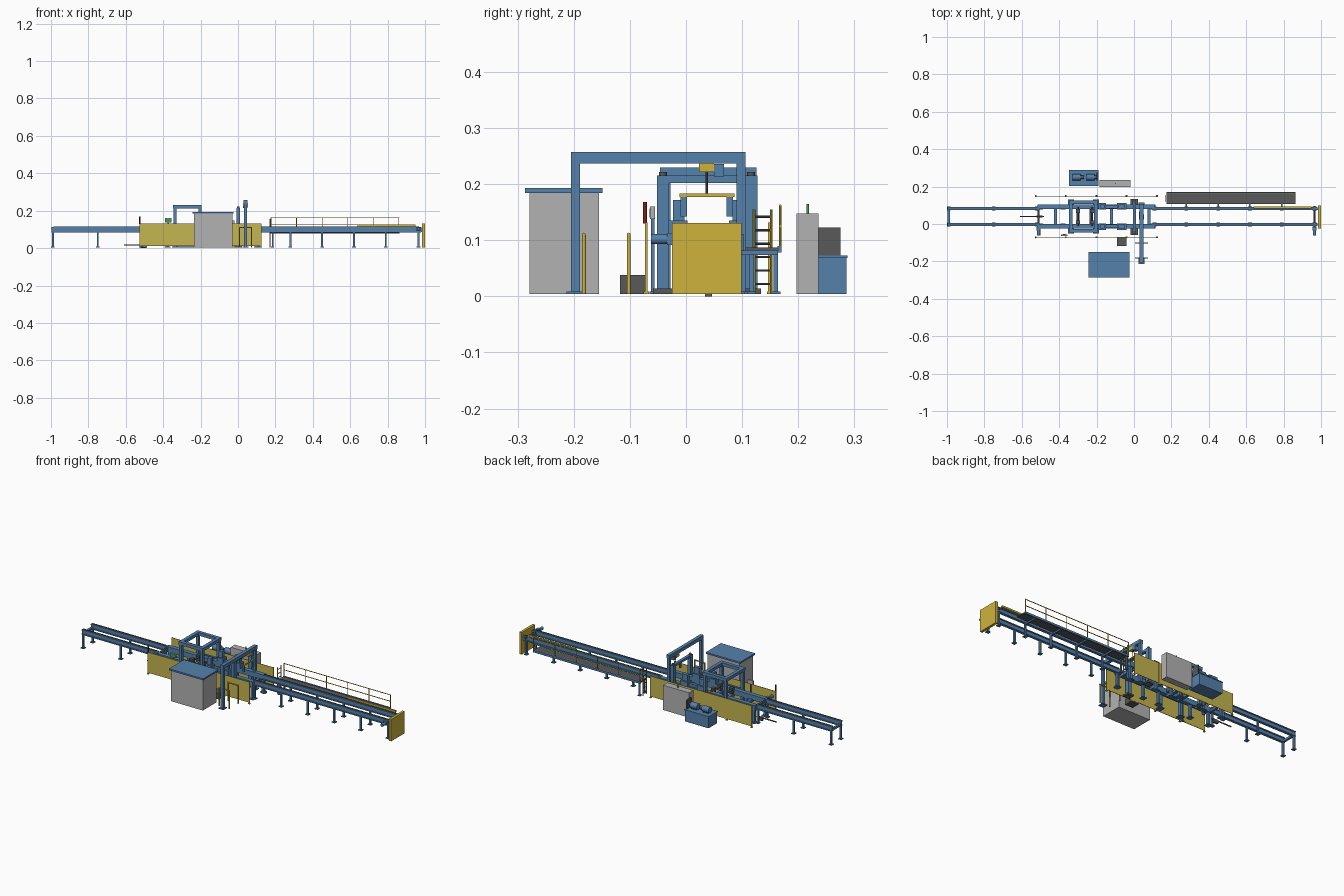
import bpy, bmesh, math
from mathutils import Vector

def mat(name, c):
    m = bpy.data.materials.new(name)
    m.diffuse_color = (*c, 1)
    return m

BLUE = mat("blue_paint", (0.09, 0.22, 0.41))
YEL = mat("yellow_paint", (0.62, 0.45, 0.045))
FENCE = mat("fence_yellow", (0.56, 0.46, 0.08))
GREY = mat("cabinet_grey", (0.45, 0.45, 0.45))
DARK = mat("dark_steel", (0.1, 0.1, 0.1))
RED = mat("red_lamp", (0.2, 0.015, 0.015))
GREEN = mat("green_lamp", (0.05, 0.3, 0.1))
YC = 0.04          # centre line of the conveyor
F = 0.004          # floor level
SIDES = (-1, 1)

def box(name, x0, x1, y0, y1, z0, z1, m=BLUE):
    bm = bmesh.new()
    bmesh.ops.create_cube(bm, size=1)
    for v in bm.verts:
        v.co = Vector(((x0 + x1) / 2 + v.co.x * (x1 - x0),
                       (y0 + y1) / 2 + v.co.y * (y1 - y0),
                       (z0 + z1) / 2 + v.co.z * (z1 - z0)))
    return finish(name, bm, m)

def rod(name, a, b, r, m=BLUE, n=16):
    a, b = Vector(a), Vector(b)
    bm = bmesh.new()
    bmesh.ops.create_cone(bm, cap_ends=True, segments=n, radius1=r, radius2=r, depth=(b - a).length)
    q = (b - a).to_track_quat('Z', 'Y')
    for v in bm.verts:
        v.co = q @ v.co + (a + b) / 2
    for f in bm.faces:
        f.smooth = len(f.verts) == 4
    for e in bm.edges:
        e.smooth = e.calc_face_angle(0) < 0.7
    return finish(name, bm, m)

def finish(name, bm, m):
    me = bpy.data.meshes.new(name)
    bm.to_mesh(me)
    bm.free()
    me.materials.append(m)
    o = bpy.data.objects.new(name, me)
    bpy.context.collection.objects.link(o)
    return o

def post(name, x, y, w, z1, m=BLUE, foot=True):
    box(name, x - w / 2, x + w / 2, y - w / 2, y + w / 2, F, z1, m)
    if foot:
        box(name + "_foot", x - w, x + w, y - w, y + w, F, F + 0.005, m)

# Conveyor rails: I-beams with a guide bar on top
for x0, x1, tag in ((-0.997, -0.51, "infeed"), (0.10, 0.978, "outfeed")):
    for s in SIDES:
        y = YC + s * 0.042
        box(tag + "_rail_web", x0, x1, y - 0.003, y + 0.003, 0.083, 0.112)
        box(tag + "_rail_top_flange", x0, x1, y - 0.008, y + 0.008, 0.107, 0.112)
        box(tag + "_rail_bottom_flange", x0, x1, y - 0.008, y + 0.008, 0.083, 0.088)
        box(tag + "_rail_track", x0 + .01, x1 - .01, y - 0.002, y + 0.002, 0.112, 0.116, DARK)
# Conveyor legs
for x in (-0.99, -0.75, -0.52, 0.11, 0.28, 0.45, 0.62, 0.79, 0.965):
    for s in SIDES:
        post("conveyor_leg", x, YC + s * 0.043, 0.01, 0.084)
for x in (-0.99, -0.51, 0.965):
    box("conveyor_cross_member", x - .006, x + .006, YC - .045, YC + .045, 0.084, 0.096)
# Drive shafts with side motors
for x in (-0.51, 0.965):
    rod("drive_shaft", (x, -0.03, 0.102), (x, 0.095, 0.102), 0.005, DARK)
    rod("drive_motor", (x, -0.062, 0.102), (x, -0.03, 0.102), 0.009)
    box("drive_gearbox", x - .01, x + .01, -0.034, -0.015, 0.092, 0.113)
# Chain cover on the outfeed
box("chain_cover", 0.64, 0.95, 0.084, 0.094, 0.116, 0.126, YEL)

# End stop shield
box("end_shield", 0.985, 1.0, -0.025, 0.099, F, 0.131, YEL)
for s in SIDES:
    box("shield_bracket", 0.97, 0.986, YC + s * .042 - .006, YC + s * .042 + .006, 0.085, 0.11)

# Walkway with railing
box("walkway_deck", 0.175, 0.863, 0.106, 0.166, 0.082, 0.087, DARK)
box("walkway_edge", 0.175, 0.863, 0.163, 0.17, 0.078, 0.09)
for i in range(6):
    x = 0.177 + i * 0.1365
    rod("railing_post", (x, 0.168, 0.085), (x, 0.168, 0.162), 0.0022, YEL, 8)
for z in (0.125, 0.162):
    rod("railing_bar", (0.175, 0.168, z), (0.863, 0.168, z), 0.0022, YEL, 8)
for x in (0.28, 0.45, 0.62, 0.79):
    box("walkway_bracket", x - .004, x + .004, 0.082, 0.164, 0.074, 0.082)
for y in (0.117, 0.16):
    post("walkway_leg", 0.185, y, 0.008, 0.083)
# Ladder
for y in (0.121, 0.152):
    rod("ladder_side", (0.17, y, F), (0.17, y, 0.155), 0.0025, YEL, 8)
for i in range(6):
    rod("ladder_rung", (0.17, 0.121, 0.022 + i * .024), (0.17, 0.152, 0.022 + i * .024), 0.002, DARK, 8)

# Safety fences front and back
for y in (-0.071, 0.149):
    xs = (-0.525, -0.365, -0.20, -0.04, 0.122)
    for a, b in zip(xs, xs[1:]):
        box("fence_panel", a, b, y - .0015, y + .0015, 0.012, 0.131, FENCE)
    for x in xs:
        post("fence_post", x, y, 0.005, 0.132, YEL)
rod("signal_lamp_red", (-0.525, -0.073, 0.13), (-0.525, -0.073, 0.168), 0.0035, RED, 12)

# Machine bed
for s in SIDES:
    y = YC + s * 0.051
    box("bed_beam", -0.515, 0.11, y - 0.012, y + 0.012, 0.08, 0.11)
    for x in (-0.50, -0.38, -0.17, -0.07, 0.10):
        post("bed_leg", x, y, 0.014, 0.082)
    # Clamp stands along the bed
    for x0, x1 in ((-0.19, -0.15), (-0.09, -0.04)):
        box("clamp_base", x0, x1, YC + s * .055 - .018, YC + s * .055 + .018, 0.11, 0.135)
        box("clamp_head", x0 + .008, x1 - .008, YC + s * .053 - .01, YC + s * .053 + .01, 0.135, 0.172)
    box("bed_link", -0.15, -0.09, y - 0.008, y + 0.008, 0.11, 0.125)
for x in (-0.42, -0.30, -0.23, -0.12, 0.08):
    box("bed_cross_member", x - .008, x + .008, -0.01, 0.09, 0.07, 0.085)
# Gripper jaws in the press bay
for x in (-0.30, -0.225):
    for s in SIDES:
        box("gripper_jaw", x - .01, x + .01, YC + s * .03 - .01, YC + s * .03 + .01, 0.09, 0.125, DARK)
    rod("gripper_shaft", (x, -0.01, 0.11), (x, 0.09, 0.11), 0.005, DARK)
rod("push_rod", (-0.61, YC, 0.017), (-0.48, YC, 0.017), 0.0035, DARK)
box("push_rod_foot", -0.52, -0.49, YC - .006, YC + .006, 0, 0.02, DARK)

# Square four-post portal
for x in (-0.338, -0.204):
    for y in (-0.036, 0.116):
        post("portal_post", x, y, 0.016, 0.212)
    box("portal_cross_beam", x - .01, x + .01, -0.046, 0.126, 0.212, 0.23)
for y in (-0.036, 0.116):
    box("portal_side_beam", -0.348, -0.194, y - .01, y + .01, 0.212, 0.23)
    box("portal_lower_beam", -0.335, -0.205, y - .006, y + .006, 0.09, 0.11)

# Narrow press frame
for y in (-0.041, 0.116):
    box("press_column", -0.008, 0.012, y - .011, y + .011, F, 0.215)
    box("press_foot", -0.018, 0.022, y - .018, y + .018, F, F + .01, DARK)
    rod("press_cylinder", (0.002, y, 0.215), (0.002, y, 0.222), 0.007, DARK)
box("press_beam", -0.006, 0.010, -0.04, 0.116, 0.202, 0.215)

# Lifting gantry with hoist
for y in (-0.197, 0.098):
    post("gantry_post", 0.04, y, 0.016, 0.24)
box("gantry_beam", 0.03, 0.05, -0.205, 0.106, 0.237, 0.257)
box("hoist_block", 0.027, 0.053, 0.023, 0.05, 0.222, 0.238, YEL)
box("hoist_motor", 0.028, 0.052, 0.05, 0.068, 0.214, 0.236)
rod("hoist_chain", (0.04, 0.037, 0.18), (0.04, 0.037, 0.224), 0.002, DARK, 8)
box("lifting_bar", 0.036, 0.044, -0.012, 0.086, 0.177, 0.183, YEL)
for y in (-0.004, 0.078):
    box("lifting_hanger", 0.036, 0.044, y - .006, y + .006, 0.142, 0.177)
# Yellow guard hoops beside the gantry
for y in (-0.102, -0.182):
    for x in (0.008, 0.072):
        rod("guard_hoop_post", (x, y, F), (x, y, 0.11), 0.0035, YEL, 12)
    rod("guard_hoop_top", (0.005, y, 0.11), (0.075, y, 0.11), 0.0035, YEL, 12)

# Front electrical cabinet
box("front_cabinet", -0.235, -0.03, -0.279, -0.155, F, 0.184, GREY)
box("front_cabinet_roof", -0.242, -0.023, -0.287, -0.149, 0.184, 0.193)
box("floor_box", -0.09, -0.04, -0.118, -0.07, F, 0.038, DARK)

# Operator panel
post("operator_post", -0.373, -0.059, 0.006, 0.14)
box("operator_panel", -0.39, -0.356, -0.064, -0.055, 0.138, 0.16, GREY)
box("operator_screen", -0.387, -0.359, -0.065, -0.064, 0.141, 0.157, GREEN)

# Rear cabinet and hydraulic unit
box("rear_cabinet", -0.185, -0.018, 0.197, 0.236, F, 0.148, GREY)
rod("rear_cabinet_lamp", (-0.1, 0.217, 0.148), (-0.1, 0.217, 0.165), 0.0025, GREEN, 12)
box("hydraulic_tank", -0.345, -0.193, 0.207, 0.286, F, 0.068)
box("hydraulic_tank_lid", -0.348, -0.19, 0.204, 0.288, 0.068, 0.073)
box("oil_cooler", -0.2, -0.192, 0.232, 0.275, 0.073, 0.123, DARK)
for x in (-0.33, -0.255):
    rod("pump_motor", (x, 0.25, 0.092), (x + .045, 0.25, 0.092), 0.017)
    rod("pump", (x + .045, 0.25, 0.092), (x + .062, 0.25, 0.092), 0.01, DARK)
    box("pump_mount", x + .005, x + .04, 0.24, 0.26, 0.072, 0.082, DARK)
